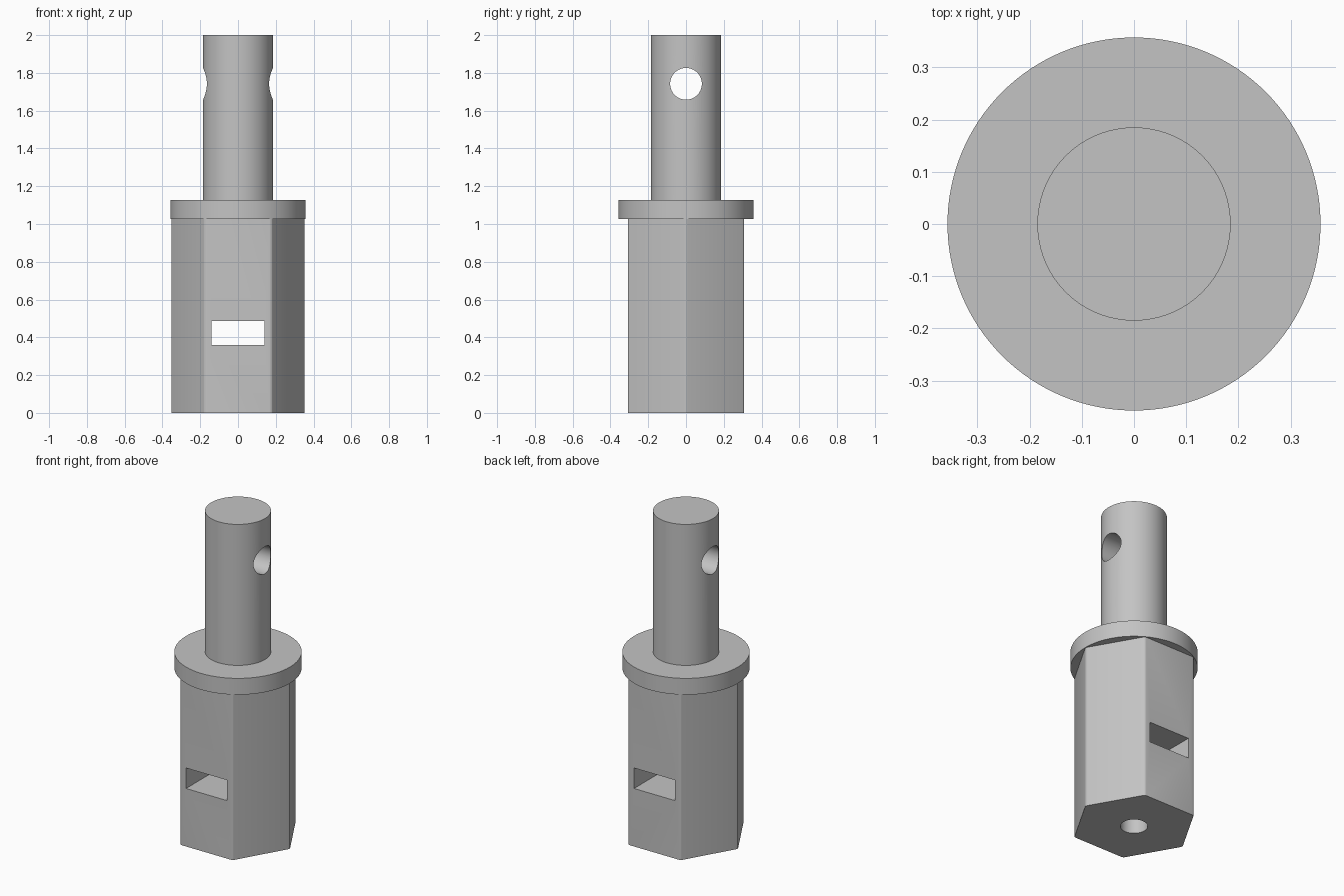
import bpy
import bmesh
from math import cos, sin, pi, radians

cube = bpy.data.objects.get("Cube")
if cube:
    bpy.data.objects.remove(cube, do_unlink=True)

steel = bpy.data.materials.new("grey steel")
steel.use_nodes = True
grey = (0.55, 0.55, 0.55, 1)
steel.diffuse_color = grey
steel.node_tree.nodes["Principled BSDF"].inputs["Base Color"].default_value = grey


def prism(name, outline, z0, z1):
    """Closed upright prism over a flat outline."""
    bm = bmesh.new()
    base = bm.faces.new([bm.verts.new((x, y, z0)) for x, y in outline])
    top = bmesh.ops.extrude_face_region(bm, geom=[base])["geom"]
    moved = [v for v in top if isinstance(v, bmesh.types.BMVert)]
    bmesh.ops.translate(bm, vec=(0, 0, z1 - z0), verts=moved)
    bmesh.ops.recalc_face_normals(bm, faces=bm.faces)
    mesh = bpy.data.meshes.new(name)
    bm.to_mesh(mesh)
    bm.free()
    mesh.materials.append(steel)
    obj = bpy.data.objects.new(name, mesh)
    bpy.context.collection.objects.link(obj)
    return obj


def ring(radius, sides):
    return [(radius * cos(2 * pi * i / sides), radius * sin(2 * pi * i / sides))
            for i in range(sides)]


def rounded_hexagon(corner, fillet, steps=3):
    """Hexagon with points on the x axis and small rounded corners."""
    centre = corner - fillet / cos(pi / 6)
    points = []
    for k in range(6):
        a = k * pi / 3
        for s in range(steps + 1):
            b = a - pi / 6 + s * pi / 3 / steps
            points.append((centre * cos(a) + fillet * cos(b),
                           centre * sin(a) + fillet * sin(b)))
    return points


# Hexagonal shank, collar and round pin, overlapping so they fuse cleanly
body = prism("hex_shank_with_pin", rounded_hexagon(0.356, 0.02), 0, 1.08)
collar = prism("collar", ring(0.357, 128), 1.026, 1.127)
pin = prism("round_pin", ring(0.185, 96), 1.1, 2.0)

# Cutters: slot through the shank, cross hole in the pin, bore from below
slot = prism("slot_cutter", [(-0.14, -1), (0.14, -1), (0.14, 1), (-0.14, 1)], 0.359, 0.486)
cross_hole = prism("cross_hole_cutter", ring(0.084, 64), -0.5, 0.5)
cross_hole.rotation_euler = (0, pi / 2, 0)
cross_hole.location = (0, 0, 1.742)
bore = prism("bore_cutter", ring(0.077, 64), -0.1, 0.42)

helpers = [(collar, "UNION"), (pin, "UNION"), (slot, "DIFFERENCE"),
           (cross_hole, "DIFFERENCE"), (bore, "DIFFERENCE")]
bpy.ops.object.select_all(action="DESELECT")
bpy.context.view_layer.objects.active = body
body.select_set(True)
for helper, operation in helpers:
    helper.hide_render = True
    mod = body.modifiers.new(helper.name, "BOOLEAN")
    mod.object = helper
    mod.operation = operation
    mod.solver = "EXACT"
    bpy.ops.object.modifier_apply(modifier=mod.name)
for helper, operation in helpers:
    bpy.data.objects.remove(helper, do_unlink=True)

# Smooth round walls, crisp flats
bpy.ops.object.shade_smooth_by_angle(angle=radians(12))
